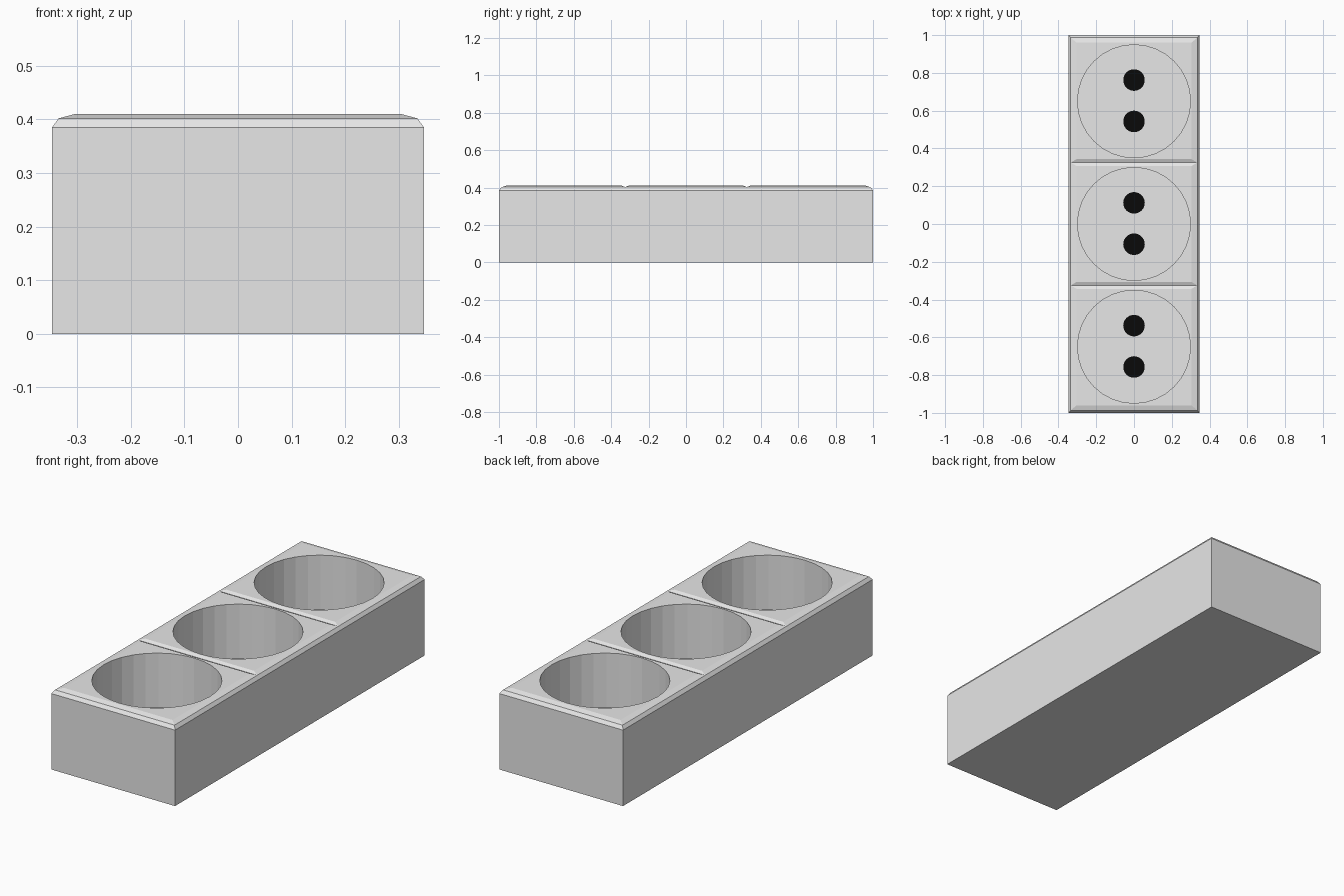
import bpy, bmesh

if "Cube" in bpy.data.objects:
    bpy.data.objects.remove(bpy.data.objects["Cube"])

def material(name, rgb):
    m = bpy.data.materials.new(name)
    m.diffuse_color = (*rgb, 1)
    m.use_nodes = True
    m.node_tree.nodes["Principled BSDF"].inputs["Base Color"].default_value = m.diffuse_color
    return m

plastic = material("light_grey_plastic", (0.8, 0.8, 0.8))
black = material("black_hole", (0.003, 0.003, 0.003))

def cylinder(name, r, y, z0, z1, mat, sides=32):
    bpy.ops.mesh.primitive_cylinder_add(vertices=sides, radius=r, depth=z1 - z0,
                                        location=(0, y, (z0 + z1) / 2))
    ob = bpy.context.object
    ob.name = name
    ob.data.materials.append(mat)
    return ob

# Housing: straight block, chamfered shoulder, three raised caps with grooves between
bm = bmesh.new()

def rect(hx, y0, y1, z):
    return [bm.verts.new(p) for p in
            ((-hx, y0, z), (hx, y0, z), (hx, y1, z), (-hx, y1, z))]

def bridge(a, b):
    for i in range(4):
        j = (i + 1) % 4
        bm.faces.new((a[i], a[j], b[j], b[i]))

base = rect(0.347, -1, 1, 0)
shoulder = rect(0.347, -1, 1, 0.385)
bm.faces.new(base[::-1])
bridge(base, shoulder)

ys = [-0.987, -0.325, 0.325, 0.987]
left = [bm.verts.new((-0.335, y, 0.402)) for y in ys]
right = [bm.verts.new((0.335, y, 0.402)) for y in ys]
bm.faces.new((shoulder[0], shoulder[1], right[0], left[0]))
bm.faces.new((shoulder[2], shoulder[3], left[3], right[3]))
bm.faces.new([shoulder[1], shoulder[2]] + right[::-1])
bm.faces.new([shoulder[3], shoulder[0]] + left)

insets = [(-0.96, -0.343), (-0.307, 0.307), (0.343, 0.96)]
for i, (y0, y1) in enumerate(insets):
    top = rect(0.305, y0, y1, 0.41)
    bridge([left[i], right[i], right[i + 1], left[i + 1]], top)
    bm.faces.new(top)

bmesh.ops.recalc_face_normals(bm, faces=bm.faces)
mesh = bpy.data.meshes.new("socket_housing")
bm.to_mesh(mesh)
bm.free()
housing = bpy.data.objects.new("socket_housing", mesh)
bpy.context.collection.objects.link(housing)
mesh.materials.append(plastic)

# Round wells with two contact holes each
FLOOR = 0.134
for n, y in enumerate((-0.65, 0, 0.65)):
    cutter = cylinder(f"well_cutter_{n}", 0.299, y, FLOOR, 0.6, plastic)
    cutter.hide_render = True
    cutter.display_type = 'WIRE'
    mod = housing.modifiers.new(f"well_{n}", 'BOOLEAN')
    mod.operation = 'DIFFERENCE'
    mod.solver = 'EXACT'
    mod.object = cutter
    for k, dy in enumerate((-0.107, 0.112)):
        cylinder(f"contact_hole_{n}_{k}", 0.057, y + dy, FLOOR - 0.004, FLOOR + 0.003, black)
